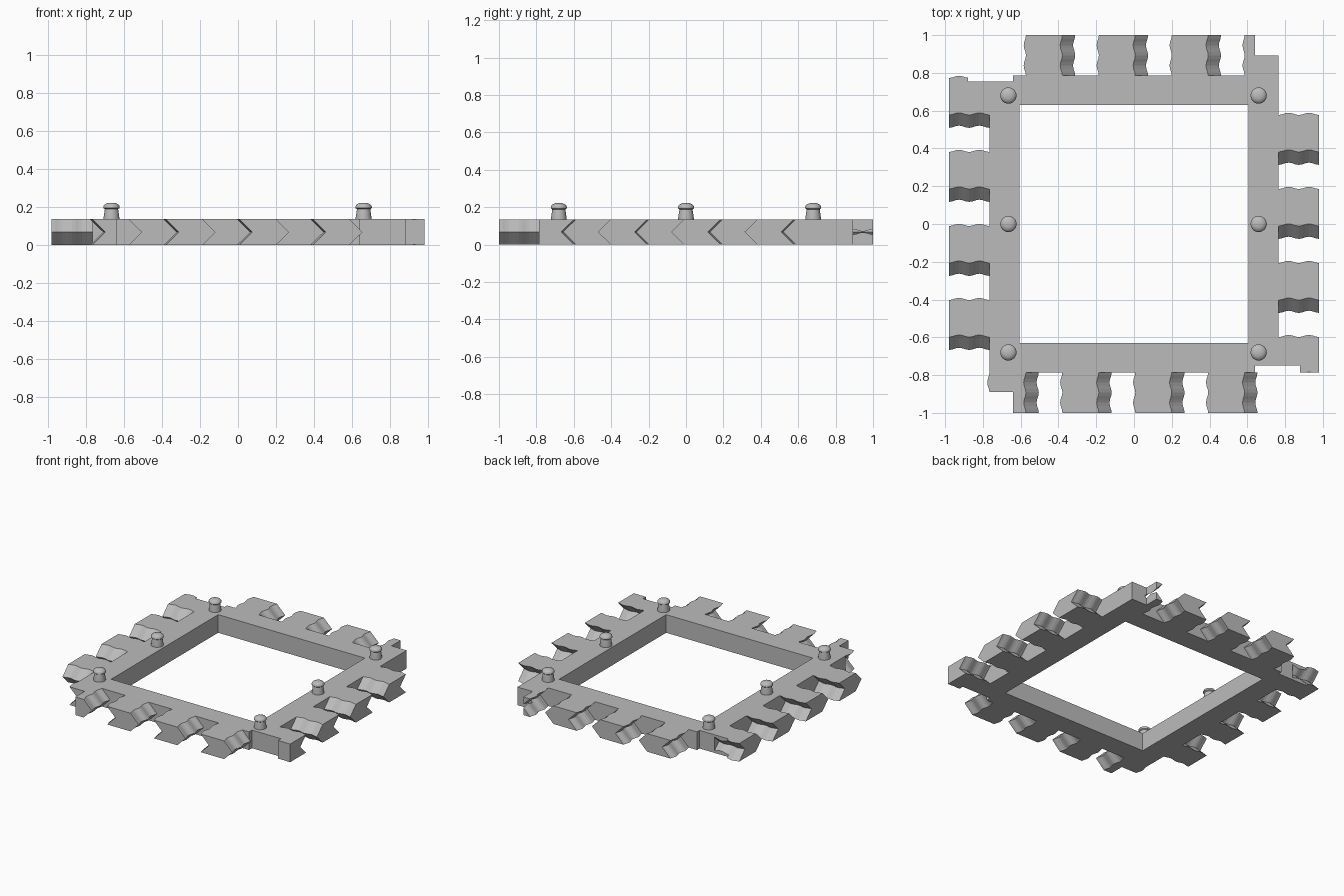
import bpy, bmesh, math
from mathutils import Vector

if "Cube" in bpy.data.objects:
    bpy.data.objects.remove(bpy.data.objects["Cube"])

H = 0.135            # slab height
OX, OY = 0.765, 0.785  # outer half sizes of the frame
IX, IY = 0.605, 0.63   # inner half sizes
DEPTH = 0.215        # tooth reach
BULGE = 0.068        # chevron point offset

grey = bpy.data.materials.new("light_grey")
grey.use_nodes = True
grey.diffuse_color = (0.5, 0.5, 0.5, 1)
grey.node_tree.nodes["Principled BSDF"].inputs["Base Color"].default_value = (0.5, 0.5, 0.5, 1)


def finish(name, bm):
    bmesh.ops.recalc_face_normals(bm, faces=bm.faces)
    mesh = bpy.data.meshes.new(name)
    bm.to_mesh(mesh)
    bm.free()
    mesh.materials.append(grey)
    obj = bpy.data.objects.new(name, mesh)
    bpy.context.collection.objects.link(obj)
    return obj


def box(name, x0, x1, y0, y1, z0=-0.1, z1=0.3):
    bm = bmesh.new()
    bmesh.ops.create_cube(bm, size=1)
    for v in bm.verts:
        v.co = ((x0 + x1) / 2 + v.co.x * (x1 - x0),
                (y0 + y1) / 2 + v.co.y * (y1 - y0),
                (z0 + z1) / 2 + v.co.z * (z1 - z0))
    return finish(name, bm)


def cut(obj, *area):
    # Subtract a box and discard the cutter
    cutter = box("cutter", *area)
    cutter.hide_render = True
    mod = obj.modifiers.new("cut", "BOOLEAN")
    mod.operation, mod.solver, mod.object = "DIFFERENCE", "EXACT", cutter
    bpy.context.view_layer.objects.active = obj
    bpy.ops.object.modifier_apply(modifier=mod.name)
    bpy.data.objects.remove(cutter)


def tooth(name, origin, along, out, width):
    # Chevron section swept outward with a gentle ripple
    origin, along, out = Vector(origin), Vector(along), Vector(out)
    profile = [(0, 0), (width, 0), (width + BULGE, H / 2),
               (width, H), (0, H), (BULGE, H / 2)]
    bm = bmesh.new()
    rings = []
    steps = 12
    for i in range(steps + 1):
        t = i / steps
        ripple = 0.006 * math.cos(4 * math.pi * t)
        rings.append([bm.verts.new(origin + along * (a + ripple) + out * (t * DEPTH)
                                   + Vector((0, 0, z))) for a, z in profile])
    n = len(profile)
    for r, s in zip(rings, rings[1:]):
        for k in range(n):
            bm.faces.new((r[k], r[(k + 1) % n], s[(k + 1) % n], s[k]))
    # End caps, each split through the chevron points
    for r in (rings[0], rings[-1]):
        bm.faces.new((r[0], r[1], r[2], r[5]))
        bm.faces.new((r[5], r[2], r[3], r[4]))
    return finish(name, bm)


# Square frame: outer loop joined to inner loop, then extruded
bm = bmesh.new()
signs = [(-1, -1), (1, -1), (1, 1), (-1, 1)]
outer = [bm.verts.new((sx * OX, sy * OY, 0)) for sx, sy in signs]
inner = [bm.verts.new((sx * IX, sy * IY, 0)) for sx, sy in signs]
for k in range(4):
    j = (k + 1) % 4
    bm.faces.new((outer[k], outer[j], inner[j], inner[k]))
up = bmesh.ops.extrude_face_region(bm, geom=bm.faces[:])
bmesh.ops.translate(bm, vec=(0, 0, H),
                    verts=[v for v in up["geom"] if isinstance(v, bmesh.types.BMVert)])
frame = finish("frame", bm)

# Interlocking teeth, staggered between opposite sides
PX, PY = 0.193, 0.196
front, back, right, left = [], [], [], []
for i in range(4):
    n = f"_tooth_{i + 1}"
    x = -0.771 + 2 * PX * i
    y = 0.779 - 2 * PY * i
    front.append(tooth("front" + n, (x, -OY, 0), (1, 0, 0), (0, -1, 0), PX))
    back.append(tooth("back" + n, (x + PX, OY, 0), (1, 0, 0), (0, 1, 0), PX))
    left.append(tooth("left" + n, (-OX, y, 0), (0, -1, 0), (-1, 0, 0), PY))
    right.append(tooth("right" + n, (OX, y - PY, 0), (0, -1, 0), (1, 0, 0), PY))

# Corner clearances
for obj in (frame, right[-1]):
    cut(obj, 0.64, 0.88, -1.1, -0.75)
for obj in (frame, left[0]):
    cut(obj, -0.88, -0.64, 0.755, 1.1)
cut(right[-1], 0.7, 1.1, -1.1, -OY)
cut(front[0], -1, -0.64, -1.1, -0.89)
cut(back[-1], 0.64, 1, 0.893, 1.1)
cut(back[-1], OX, 1, 0.7, 1.1)

# Lathe-turned pegs with a domed cap
peg_profile = [(0.042, H - 0.01), (0.042, 0.14), (0.035, 0.188), (0.043, 0.194),
               (0.043, 0.203), (0.036, 0.213), (0.02, 0.221)]
SIDES = 24
for px, side in ((-0.665, "right"), (0.66, "left")):
    for py, place in ((-0.68, "front"), (0, "middle"), (0.68, "back")):
        bm = bmesh.new()
        rings = [[bm.verts.new((px + r * math.cos(2 * math.pi * k / SIDES),
                                py + r * math.sin(2 * math.pi * k / SIDES), z))
                  for k in range(SIDES)] for r, z in peg_profile]
        for a, b in zip(rings, rings[1:]):
            for k in range(SIDES):
                j = (k + 1) % SIDES
                bm.faces.new((a[k], a[j], b[j], b[k]))
        bm.faces.new(rings[0])
        bm.faces.new(rings[-1])
        peg = finish(f"{side}_{place}_peg", bm)
        bpy.ops.object.select_all(action="DESELECT")
        peg.select_set(True)
        bpy.context.view_layer.objects.active = peg
        bpy.ops.object.shade_smooth_by_angle(angle=math.radians(35))
